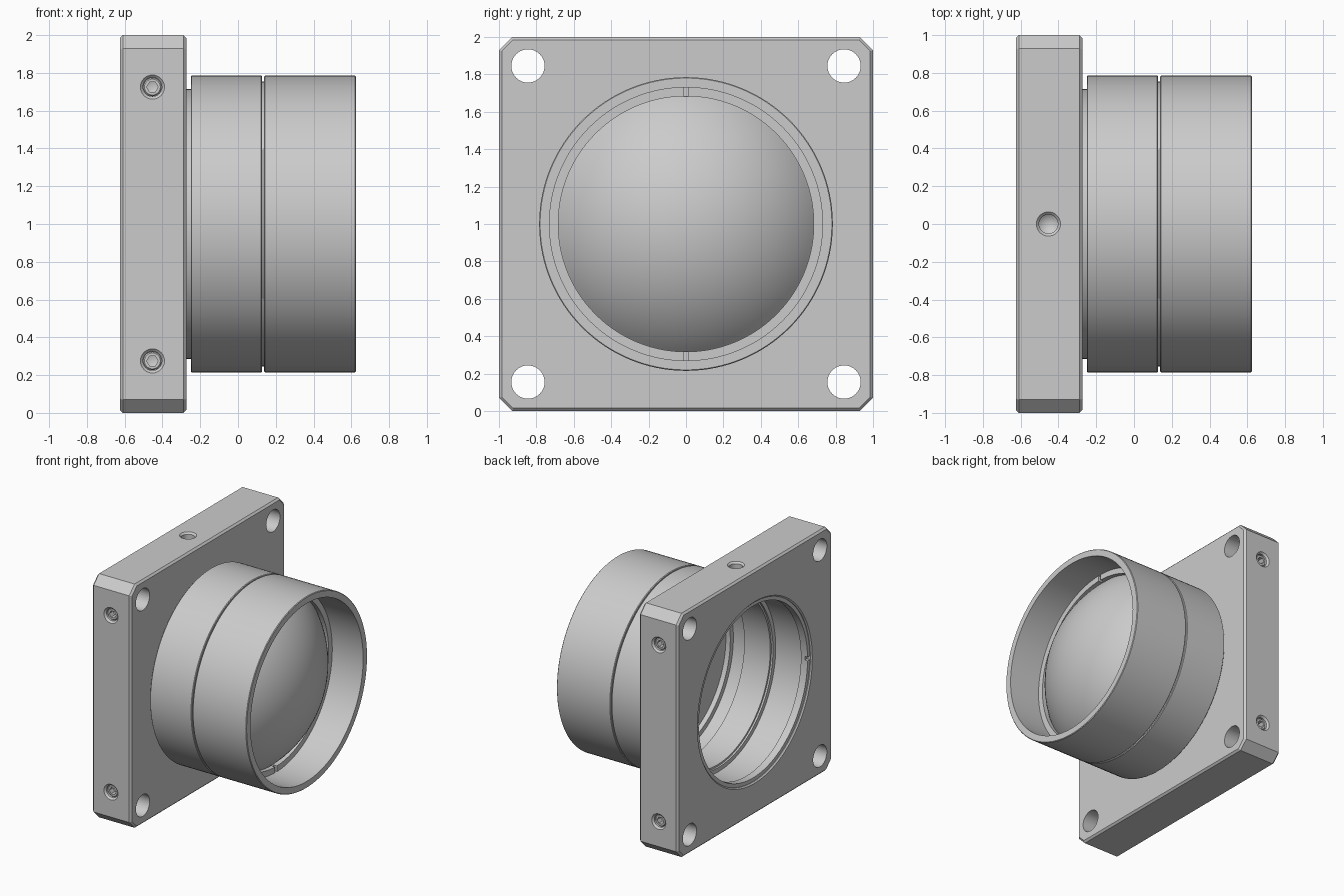
import bpy, bmesh, math
from mathutils import Matrix, Vector

if "Cube" in bpy.data.objects:
    bpy.data.objects.remove(bpy.data.objects["Cube"], do_unlink=True)

grey = bpy.data.materials.new("satin grey")
grey.use_nodes = True
colour = (0.6, 0.6, 0.6, 1)
grey.diffuse_color = colour
grey.node_tree.nodes["Principled BSDF"].inputs["Base Color"].default_value = colour

MID = Vector((0, 0, 1))      # optical axis height
X = Vector((1, 0, 0))


def frame(origin, axis):
    """Local z along the axis, placed at the origin."""
    return Matrix.Translation(origin) @ axis.to_track_quat('Z', 'Y').to_matrix().to_4x4()


def finish(bm, name):
    """Turn all faces outward and make an object."""
    bm.normal_update()
    bmesh.ops.recalc_face_normals(bm, faces=bm.faces)
    if bm.calc_volume(signed=True) < 0:
        bmesh.ops.reverse_faces(bm, faces=bm.faces)
    mesh = bpy.data.meshes.new(name)
    bm.to_mesh(mesh)
    bm.free()
    mesh.materials.append(grey)
    ob = bpy.data.objects.new(name, mesh)
    bpy.context.collection.objects.link(ob)
    return ob


def lathe(name, profile, origin=MID, axis=X, steps=96, closed=False):
    """Turn a profile of (distance along axis, radius) points."""
    bm = bmesh.new()
    verts = [bm.verts.new((r, 0, a)) for a, r in profile]
    edges = [bm.edges.new(pair) for pair in zip(verts, verts[1:])]
    if closed:
        edges.append(bm.edges.new((verts[-1], verts[0])))
    bmesh.ops.spin(bm, geom=verts + edges, cent=(0, 0, 0), axis=(0, 0, 1),
                   angle=math.tau, steps=steps, use_duplicate=False)
    bmesh.ops.remove_doubles(bm, verts=bm.verts, dist=0.0001)
    bm.transform(frame(origin, axis))
    return finish(bm, name)


def box(name, centre, size):
    bm = bmesh.new()
    bmesh.ops.create_cube(bm, size=1, matrix=Matrix.Translation(centre) @ Matrix.Diagonal((*size, 1)))
    return finish(bm, name)


def cut(ob, cutters):
    """Subtract the cutters from the object, then remove them."""
    bpy.context.view_layer.objects.active = ob
    for cutter in cutters:
        mod = ob.modifiers.new("cut", 'BOOLEAN')
        mod.operation, mod.solver, mod.object = 'DIFFERENCE', 'EXACT', cutter
        bpy.ops.object.modifier_apply(modifier=mod.name)
        bpy.data.objects.remove(cutter, do_unlink=True)


def smooth(ob):
    bpy.ops.object.select_all(action='DESELECT')
    ob.select_set(True)
    bpy.context.view_layer.objects.active = ob
    bpy.ops.object.shade_smooth_by_angle(angle=math.radians(25))


# Square mounting plate: chamfered corners, eased front and back edges
LEFT, RIGHT, CHAMFER, EASE = -0.625, -0.273, 0.07, 0.015
bm = bmesh.new()
loops = []
for x, inset in ((LEFT, EASE), (LEFT + EASE, 0), (RIGHT - EASE, 0), (RIGHT, EASE)):
    h = 1 - inset
    k = 1 - CHAMFER - inset * 0.4
    outline = [(h, -k), (h, k), (k, h), (-k, h), (-h, k), (-h, -k), (-k, -h), (k, -h)]
    loops.append([bm.verts.new((x, y, 1 + z)) for y, z in outline])
for a, b in zip(loops, loops[1:]):
    for i in range(8):
        j = (i + 1) % 8
        bm.faces.new((a[i], a[j], b[j], b[i]))
bm.faces.new(loops[0])
bm.faces.new(loops[-1])
plate = finish(bm, "mounting_plate")

# Plate cutters: corner holes, countersunk edge holes, stepped bore
cutters = []
for y in (-0.845, 0.845):
    for z in (-0.845, 0.845):
        cutters.append(lathe("corner_cutter", [(-0.7, 0), (-0.7, 0.089), (-0.2, 0.089), (-0.2, 0)],
                             MID + Vector((0, y, z)), steps=40))
SCREW_X = -0.453
hole = [(-0.02, 0), (-0.02, 0.064), (0, 0.064), (0.014, 0.05), (0.09, 0.05), (0.13, 0)]
sides = [(s, z) for s in (-1, 1) for z in (0.275, 1.725)]
for s, z in sides:
    cutters.append(lathe("side_cutter", hole, Vector((SCREW_X, s, z)), Vector((0, -s, 0)), 32))
cutters.append(lathe("top_cutter", hole, Vector((SCREW_X, 0, 2)), Vector((0, 0, -1)), 32))
cutters.append(lathe("bore_cutter", [(-0.7, 0), (-0.7, 0.745), (LEFT, 0.745), (-0.615, 0.735),
                                     (-0.3, 0.735), (-0.3, 0.7), (-0.2, 0.7), (-0.2, 0)]))
cut(plate, cutters)
smooth(plate)

# Socket set screws in the side edges
for i, (s, z) in enumerate(sides):
    spot, inward = Vector((SCREW_X, s, z)), Vector((0, -s, 0))
    screw = lathe("set_screw_%d" % (i + 1), [(0.022, 0), (0.022, 0.042), (0.03, 0.049),
                                             (0.1, 0.049), (0.1, 0)], spot, inward, 32)
    cut(screw, [lathe("hex_cutter", [(0, 0), (0, 0.03), (0.07, 0.03), (0.08, 0)], spot, inward, 6)])
    smooth(screw)

# Lens tube: neck, two barrels split by a groove, stepped bore
tube = lathe("lens_tube", [
    (-0.285, 0.715), (-0.25, 0.715), (-0.25, 0.78), (-0.245, 0.785), (0.123, 0.785),
    (0.128, 0.78), (0.128, 0.755), (0.137, 0.755), (0.137, 0.78), (0.142, 0.785),
    (0.62, 0.785), (0.625, 0.78), (0.625, 0.73), (0.1, 0.73),
    (0.1, 0.66), (0.06, 0.66), (0.06, 0.7), (-0.05, 0.7), (-0.05, 0.685), (-0.285, 0.685),
], steps=128, closed=True)
smooth(tube)

# Retaining rings with a pair of spanner slots each
front_ring = lathe("front_retaining_ring", [(0.29, 0.683), (0.29, 0.73), (0.345, 0.73), (0.345, 0.683)],
                   steps=128, closed=True)
cut(front_ring, [box("slot_cutter", MID + Vector((0.345, 0, s * 0.7)), (0.05, 0.025, 0.12)) for s in (-1, 1)])
smooth(front_ring)
back_ring = lathe("back_retaining_ring", [(-0.61, 0.705), (-0.61, 0.735), (-0.55, 0.735), (-0.55, 0.705)],
                  closed=True)
cut(back_ring, [box("slot_cutter", MID + Vector((-0.61, s * 0.72, 0)), (0.05, 0.12, 0.03)) for s in (-1, 1)])
smooth(back_ring)

# Convex lens with a flat back
BASE, EDGE, SAG = 0.3, 0.69, 0.32
radius = (EDGE ** 2 + SAG ** 2) / (2 * SAG)
spread = math.asin(EDGE / radius)
dome = []
for i in range(21):
    t = spread * (1 - i / 20)
    dome.append((BASE + SAG - radius * (1 - math.cos(t)), radius * math.sin(t)))
lens = lathe("lens", [(0.1, 0), (0.1, 0.71), (BASE, 0.71)] + dome)
smooth(lens)
